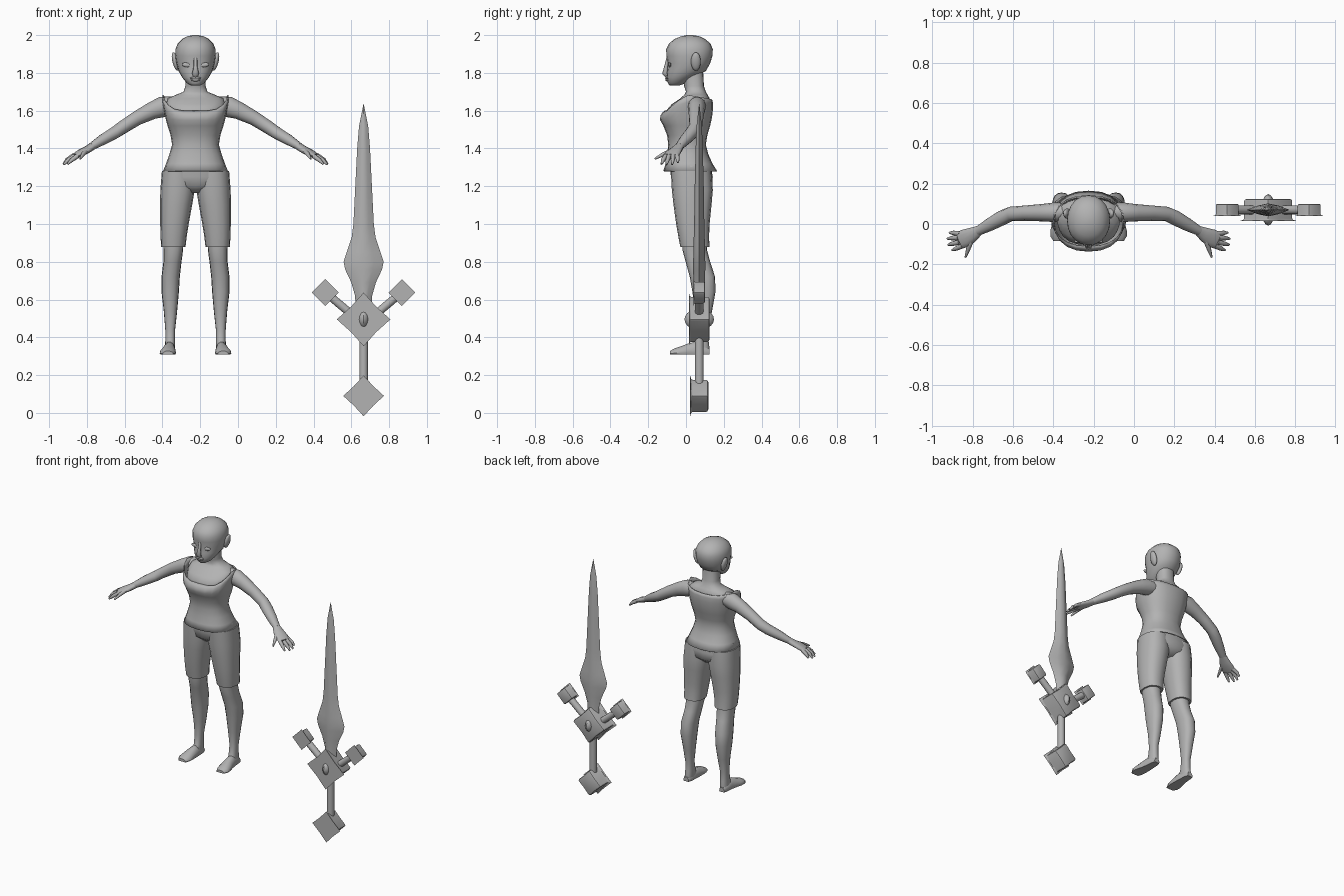
import bpy, bmesh, math
from mathutils import Vector, Matrix

grey = bpy.data.materials.new("grey")
grey.diffuse_color = (0.45, 0.45, 0.45, 1)
BX = -0.225          # body centre
SX, SY = 0.665, 0.07  # sword centre


def finish(bm, name, angle=40):
    bmesh.ops.recalc_face_normals(bm, faces=bm.faces)
    me = bpy.data.meshes.new(name)
    bm.to_mesh(me)
    bm.free()
    ob = bpy.data.objects.new(name, me)
    bpy.context.collection.objects.link(ob)
    me.materials.append(grey)
    bpy.ops.object.select_all(action='DESELECT')
    ob.select_set(True)
    bpy.context.view_layer.objects.active = ob
    bpy.ops.object.shade_smooth_by_angle(angle=math.radians(angle))
    return ob


def skin(rings, name, caps=(True, True), angle=40):
    bm = bmesh.new()
    vs = [[bm.verts.new(p) for p in r] for r in rings]
    n = len(vs[0])
    for a, b in zip(vs, vs[1:]):
        for i in range(n):
            j = (i + 1) % n
            bm.faces.new((a[i], a[j], b[j], b[i]))
    if caps[0]:
        bm.faces.new(vs[0])
    if caps[1]:
        bm.faces.new(vs[-1])
    return finish(bm, name, angle)


def level(z, x0, x1, yf, yb, zf=None, zb=None, n=20, p=0.85):
    """Horizontal rounded ring; zf / zb tilt its front and back."""
    pts = []
    for i in range(n):
        t = 2 * math.pi * i / n
        c, s = math.cos(t), math.sin(t)
        u = math.copysign(abs(c) ** p, c)
        v = math.copysign(abs(s) ** p, s)
        zz = z
        if s < 0 and zf is not None:
            zz += (zf - z) * min(1, 1.15 * abs(s) ** 1.2)
        if s > 0 and zb is not None:
            zz += (zb - z) * s
        pts.append((BX + (x0 + x1) / 2 + (x1 - x0) / 2 * u,
                    (yf + yb) / 2 + (yb - yf) / 2 * v, zz))
    return pts


def tube(path, name, n=10):
    """path of (x, y, z, half width, half height)."""
    P = [Vector(q[:3]) for q in path]
    rings = []
    for k, q in enumerate(path):
        d = (P[min(k + 1, len(P) - 1)] - P[max(k - 1, 0)]).normalized()
        up0 = Vector((0, 0, 1)) if abs(d.z) < 0.8 else Vector((0, 1, 0))
        side = d.cross(up0).normalized()
        up = side.cross(d)
        rings.append([P[k] + side * q[3] * math.cos(2 * math.pi * i / n)
                      + up * q[4] * math.sin(2 * math.pi * i / n) for i in range(n)])
    return skin(rings, name, angle=60)


def ball(name, loc, size, rot=0, seg=16):
    bm = bmesh.new()
    bmesh.ops.create_uvsphere(bm, u_segments=seg, v_segments=10, radius=1)
    m = Matrix.Translation(loc) @ Matrix.Rotation(rot, 4, 'Y') @ Matrix.Diagonal((*size, 1))
    bmesh.ops.transform(bm, matrix=m, verts=bm.verts)
    return finish(bm, name)


# head and face
sym = lambda z, r, f, b, zf=None, zb=None, p=0.85: level(z, -r, r, f, b, zf, zb, p=p)
skin([sym(*q, None, None, 0.95) for q in [
    (1.732, .022, -.085, -.04), (1.745, .045, -.096, 0), (1.775, .07, -.102, .04),
    (1.81, .09, -.1, .105), (1.85, .101, -.096, .128), (1.89, .107, -.104, .14),
    (1.925, .106, -.105, .142), (1.955, .095, -.09, .13), (1.98, .07, -.06, .1),
    (1.994, .042, -.025, .07), (2.0, .015, .005, .035)]], "head", angle=60)
tube([(BX, -.095, 1.88, .009, .008), (BX, -.105, 1.835, .01, .01),
      (BX, -.112, 1.797, .018, .014), (BX, -.1, 1.783, .014, .01)], "nose", 8)
for z, w in ((1.772, .03), (1.762, .024)):
    ball("lip", (BX, -.1, z), (w, .01, .007))
for s in (-1, 1):
    ball("eye", (BX + s * .047, -.086, 1.842), (.026, .008, .012), s * -.15)
    ball("ear", (BX + s * .106, .052, 1.86), (.016, .026, .05), s * .25)

# neck and upper chest
skin([sym(*q) for q in [
    (1.54, .13, -.1, .11), (1.6, .15, -.105, .125), (1.635, .158, -.075, .13),
    (1.665, .15, -.03, .125), (1.683, .105, -.01, .115), (1.7, .064, 0, .105),
    (1.73, .054, -.01, .095), (1.82, .055, -.02, .09)]], "neck", angle=60)

# shirt with scooped neckline and flared hem
shirt = skin([sym(*q) for q in [
    (1.28, .172, -.12, .165), (1.32, .156, -.108, .14), (1.37, .138, -.1, .118),
    (1.42, .124, -.094, .105), (1.47, .132, -.1, .113), (1.52, .148, -.12, .128),
    (1.565, .16, -.137, .138, 1.55), (1.61, .168, -.136, .143, 1.572, 1.61),
    (1.645, .174, -.127, .143, 1.588, 1.64), (1.682, .176, -.112, .138, 1.6, 1.66)]],
    "shirt", (False, False), 60)
sol = shirt.modifiers.new("thickness", 'SOLIDIFY')
sol.thickness = 0.006

# hips
skin([sym(*q) for q in [(1.165, .05, -.03, .1), (1.2, .15, -.07, .138),
                        (1.25, .18, -.08, .142), (1.31, .16, -.085, .13)]], "hips", angle=60)

for s in (-1, 1):
    def leg(rows, name, n=16):
        skin([level(z, s * a, s * b, f, k, n=n) for z, a, b, f, k in rows], name)
    # shorts leg, shin, ankle
    leg([(1.28, .005, .178, -.08, .135), (1.18, .004, .186, -.075, .142),
         (1.1, .018, .188, -.066, .135), (1.0, .036, .187, -.052, .125),
         (.93, .047, .185, -.04, .122), (.878, .053, .182, -.03, .125)], "shorts_leg")
    leg([(.92, .062, .172, -.02, .11), (.86, .066, .17, -.018, .112),
         (.8, .074, .17, -.002, .128), (.72, .083, .18, .02, .154),
         (.64, .088, .18, .034, .156), (.54, .097, .168, .048, .138),
         (.44, .108, .16, .056, .118), (.38, .108, .16, .045, .12),
         (.345, .108, .162, .03, .124), (.31, .112, .162, .04, .122)], "lower_leg")
    # foot with a flat sole
    rows = [(.125, .138, .02, .34), (.1, .137, .028, .365), (.05, .138, .032, .378),
            (.01, .141, .037, .368), (-.03, .146, .043, .352), (-.06, .148, .042, .342),
            (-.085, .146, .028, .328)]
    skin([[(BX + s * (cx + w * math.cos(t)), y, .31 + max(0, (top - .31) * (math.sin(t) * .8 + .2)))
           for t in [2 * math.pi * i / 14 for i in range(14)]]
          for y, cx, w, top in rows], "foot")
    # arm, palm, fingers
    def limb(path, name, n=12):
        tube([(BX + s * x, y, z, w, h) for x, y, z, w, h in path], name, n)
    limb([(.12, .06, 1.63, .045, .045), (.175, .058, 1.62, .048, .055), (.23, .056, 1.6, .043, .046),
          (.31, .054, 1.56, .038, .038), (.385, .05, 1.512, .036, .035), (.43, .03, 1.482, .037, .033),
          (.49, -.003, 1.447, .032, .029), (.55, -.036, 1.41, .023, .02)], "arm")
    limb([(.54, -.03, 1.415, .023, .02), (.575, -.052, 1.393, .036, .019),
          (.61, -.07, 1.375, .045, .018), (.638, -.082, 1.36, .042, .013)], "palm")
    for a, b, tip in [((.638, -.048, 1.365), (.672, -.044, 1.345), (.69, -.043, 1.325)),
                      ((.645, -.068, 1.362), (.68, -.07, 1.34), (.7, -.073, 1.315)),
                      ((.64, -.09, 1.36), (.675, -.098, 1.337), (.697, -.103, 1.315)),
                      ((.625, -.108, 1.36), (.657, -.122, 1.337), (.677, -.13, 1.317)),
                      ((.578, -.075, 1.388), (.596, -.122, 1.368), (.61, -.165, 1.345))]:
        limb([(*a, .013, .013), (*b, .011, .011), (*tip, .005, .005)], "finger", 8)


# sword helpers
def block(name, x, z, half, dy, bev, pinch=0):
    """Square block standing on a corner, sides pinched inward."""
    bm = bmesh.new()
    out = []
    for i in range(8):
        t = math.pi / 4 * i
        r = half if i % 2 == 0 else half * (.7071 - pinch)
        out.append((x + r * math.cos(t), z + r * math.sin(t)))
    front = [bm.verts.new((a, SY - dy, b)) for a, b in out]
    back = [bm.verts.new((a, SY + dy, b)) for a, b in out]
    bm.faces.new(front)
    bm.faces.new(back)
    for i in range(8):
        bm.faces.new((front[i], front[(i + 1) % 8], back[(i + 1) % 8], back[i]))
    bm.normal_update()
    es = [e for e in bm.edges if e.calc_face_angle(0) > .6]
    bmesh.ops.bevel(bm, geom=es, offset=bev, segments=2, profile=.5, affect='EDGES')
    return finish(bm, name)


# blade: lens cross-section tapering to a point
rows = [(.54, .042, .03), (.62, .045, .03), (.69, .065, .031), (.76, .098, .032), (.8, .106, .032),
        (.85, .09, .031), (.93, .063, .029), (1.0, .054, .027), (1.2, .044, .024),
        (1.4, .034, .019), (1.52, .024, .014), (1.635, .001, .001)]
skin([[(SX + w * c, SY + d * e, z) for c, e in
       ((1, 0), (.5, .65), (0, 1), (-.5, .65), (-1, 0), (-.5, -.65), (0, -1), (.5, -.65))]
      for z, w, d in rows], "blade", angle=45)
# guard, gem, grip, pommel, side prongs
block("guard", SX, .495, .124, .055, .012, .04)
ball("gem", (SX, SY, .495), (.033, .078, .056))
tube([(SX, SY, .12, .023, .023), (SX, SY, .45, .023, .023)], "grip", 16)
block("pommel", SX, .09, .09, .048, .012, .03)
for s in (-1, 1):
    tube([(SX + s * .05, SY, .51, .022, .022), (SX + s * .19, SY, .628, .022, .022)], "prong", 14)
    block("prong_end", SX + s * .203, .637, .06, .03, .008)
